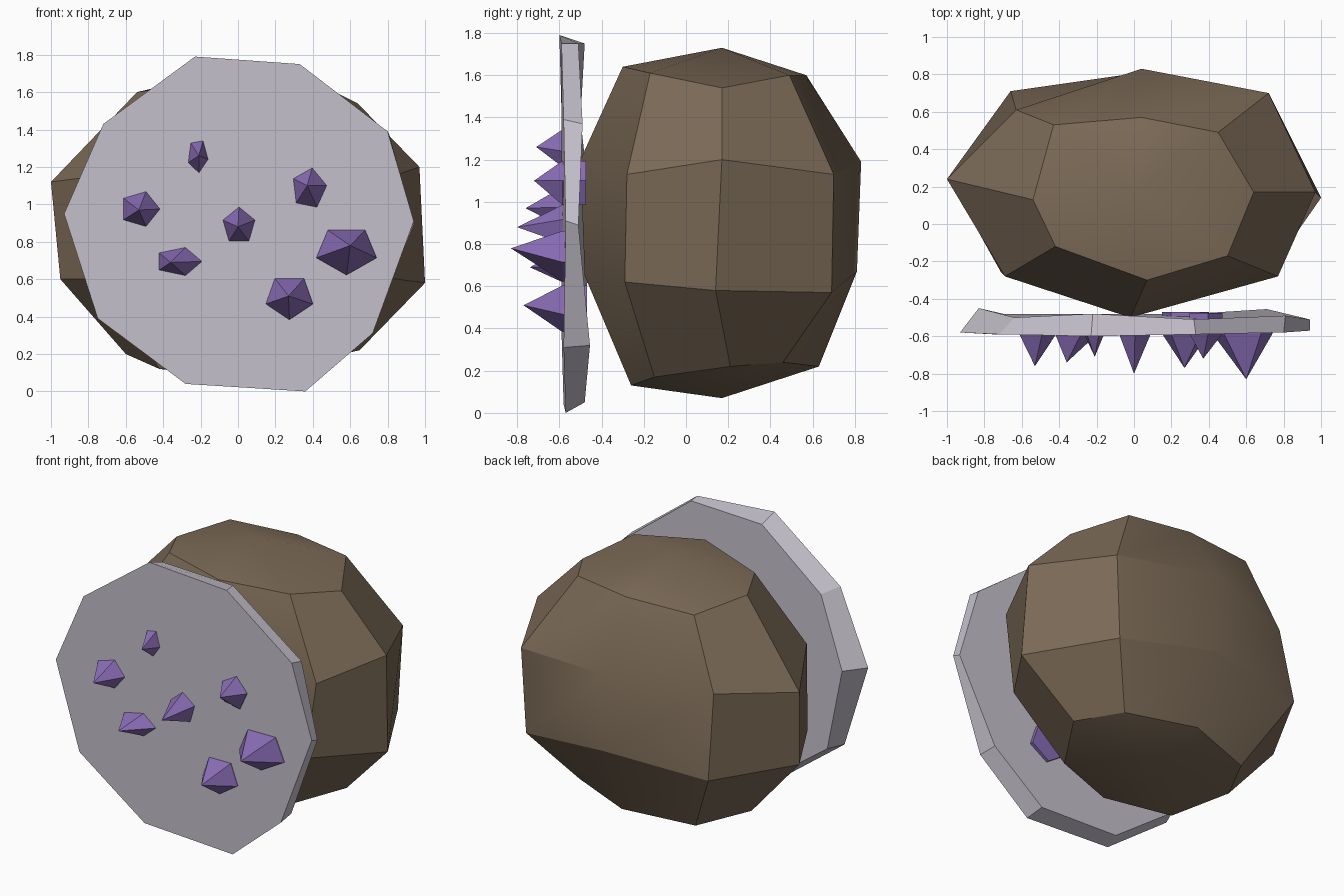
import bpy, bmesh
from math import radians, cos, sin

if "Cube" in bpy.data.objects:
    bpy.data.objects.remove(bpy.data.objects["Cube"])


def material(name, rgb):
    m = bpy.data.materials.new(name)
    m.diffuse_color = (*rgb, 1)
    m.use_nodes = True
    m.node_tree.nodes["Principled BSDF"].inputs["Base Color"].default_value = m.diffuse_color
    return m


def loft(name, rings, mat, start=None, end=None, smooth=None):
    """Skin a list of closed rings; each end is a tip point or a flat cap."""
    bm = bmesh.new()
    loops = [[bm.verts.new(p) for p in ring] for ring in rings]
    n = len(loops[0])
    for a, b in zip(loops, loops[1:]):
        for i in range(n):
            j = (i + 1) % n
            bm.faces.new((a[i], a[j], b[j], b[i]))
    for loop, tip in ((loops[0], start), (loops[-1], end)):
        if tip:
            t = bm.verts.new(tip)
            for i in range(n):
                bm.faces.new((loop[i], loop[(i + 1) % n], t))
        else:
            bm.faces.new(loop)
    bmesh.ops.recalc_face_normals(bm, faces=bm.faces[:])
    me = bpy.data.meshes.new(name)
    bm.to_mesh(me)
    bm.free()
    ob = bpy.data.objects.new(name, me)
    bpy.context.collection.objects.link(ob)
    me.materials.append(mat)
    if smooth:
        bpy.context.view_layer.objects.active = ob
        ob.select_set(True)
        bpy.ops.object.shade_smooth_by_angle(angle=radians(smooth))
        ob.select_set(False)
    return ob


brown = material("brown rock", (0.20, 0.145, 0.095))
grey = material("pale stone", (0.56, 0.53, 0.60))
purple = material("purple crystal", (0.25, 0.15, 0.46))

# Rock shell: eight-sided rounded boulder, rings from bottom to top
rock_rings = [
    [(.65, .21, .22), (.46, .46, .24), (.03, .63, .22), (-.42, .50, .18),
     (-.60, .17, .20), (-.42, -.15, .12), (.02, -.26, .13), (.42, -.15, .17)],
    [(1.0, .14, .58), (.69, .69, .57), (.04, .81, .67), (-.66, .71, .62),
     (-.95, .17, .60), (-.71, -.26, .60), (-.02, -.48, .65), (.70, -.29, .62)],
    [(.97, .17, 1.20), (.72, .70, 1.13), (.04, .83, 1.19), (-.63, .61, 1.15),
     (-1.0, .24, 1.12), (-.69, -.28, 1.16), (-.02, -.50, 1.20), (.77, -.28, 1.13)],
    [(.64, .17, 1.54), (.45, .49, 1.60), (.04, .57, 1.60), (-.43, .53, 1.59),
     (-.54, .13, 1.60), (-.42, -.12, 1.62), (.07, -.30, 1.64), (.50, -.17, 1.61)],
]
loft("rock_shell", rock_rings, brown, (0, .17, .07), (0, .17, 1.73), 25)

# Cut face: ten-sided irregular slab
front = [(-.23, 1.79, -.60), (.33, 1.75, -.59), (.80, 1.39, -.58), (.94, .91, -.57),
         (.72, .31, -.58), (.36, 0, -.57), (-.28, .04, -.58), (-.75, .39, -.59),
         (-.93, .95, -.58), (-.72, 1.43, -.59)]
back = [(-.22, 1.75, -.48), (.32, 1.75, -.51), (.81, 1.37, -.49), (.94, .89, -.51),
        (.71, .32, -.455), (.32, .05, -.48), (-.26, .07, -.48), (-.70, .39, -.48),
        (-.83, .95, -.45), (-.64, 1.39, -.50)]
loft("cut_face", [[(x, y, z) for x, z, y in r] for r in (front, back)], grey)

# Crystals: x range, z range, tip (x, y, z), back y, phase
crystals = [
    (-.27, -.16, 1.17, 1.35, (-.21, -.71, 1.26), -.52, 60),
    (-.63, -.42, .88, 1.07, (-.53, -.76, .97), -.52, 0),
    (-.08, .09, .79, .98, (0, -.80, .88), -.52, 90),
    (.29, .47, .98, 1.19, (.37, -.72, 1.10), -.475, 80),
    (.42, .74, .63, .88, (.60, -.83, .78), -.52, -90),
    (-.44, -.20, .62, .77, (-.36, -.74, .69), -.52, 0),
    (.15, .40, .39, .62, (.27, -.77, .51), -.47, -90),
]
for k, (x0, x1, z0, z1, tip, yb, phase) in enumerate(crystals):
    def ring(y):
        angles = [radians(phase + 72 * i) for i in range(5)]
        return [((x0 + x1) / 2 + (x1 - x0) * .53 * cos(a), y,
                 (z0 + z1) / 2 + (z1 - z0) * .53 * sin(a)) for a in angles]
    loft(f"crystal_{k + 1}", [ring(yb), ring(-.585)], purple, end=tip)
